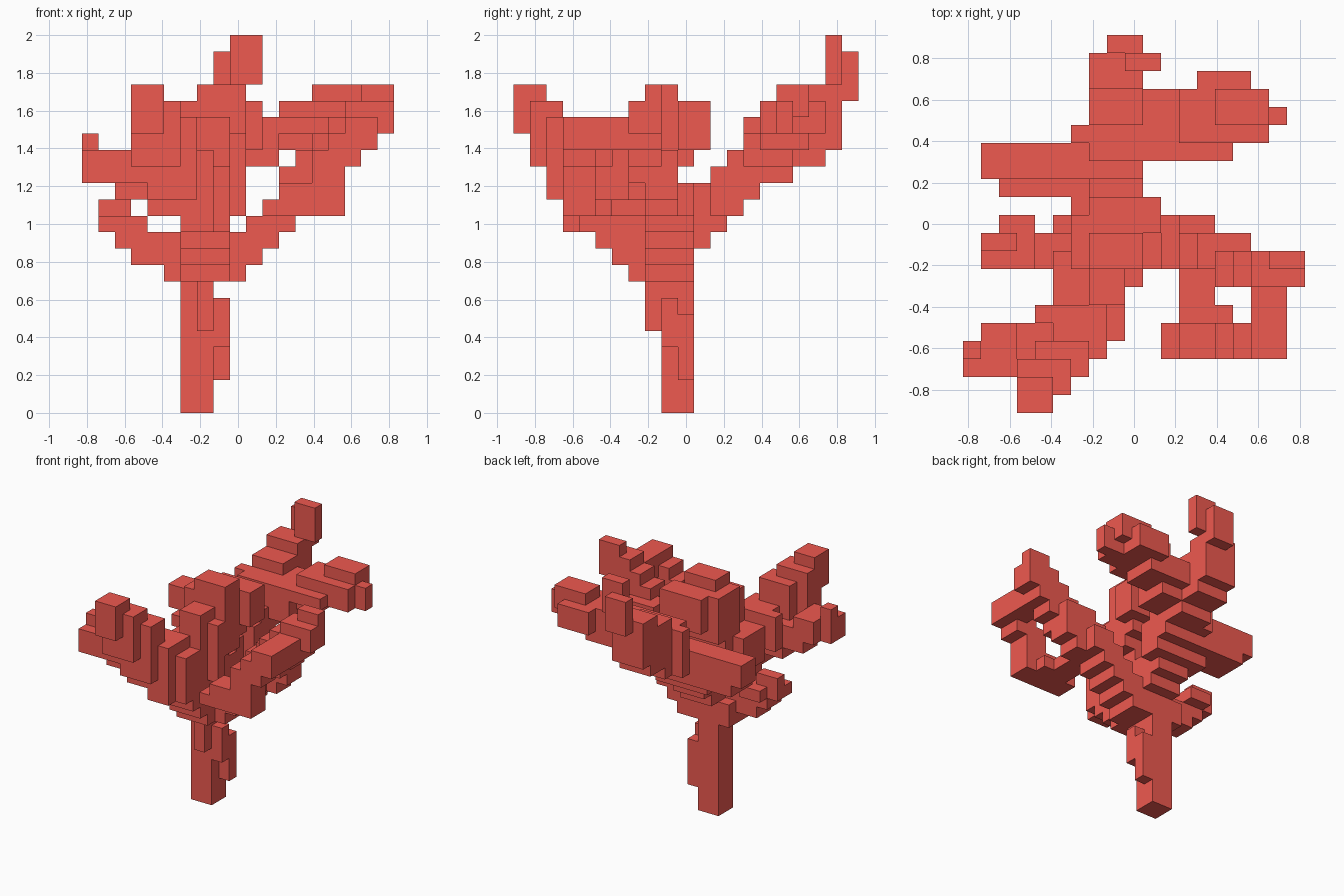
import bpy, bmesh
from mathutils import Vector

if "Cube" in bpy.data.objects:
    bpy.data.objects.remove(bpy.data.objects["Cube"])

V = 2 / 23                                  # block size: the tree is 19 x 21 x 23 blocks
ORIGIN = Vector((-9.5 * V, -10.5 * V, 0))
parts = {}                                  # part name -> blocks it is made of
solid = set()                               # every block of the tree


def grow(name, size, *path):
    """Drag a box of blocks along a path of its low corners, one block at a time."""
    blocks = parts.setdefault(name, set())
    for a, b in zip(path, path[1:] or path):
        a, b = Vector(a), Vector(b)
        steps = int(max(abs(d) for d in b - a)) or 1
        for s in range(steps + 1):
            x, y, z = (int(c + 0.5) for c in a.lerp(b, s / steps))
            for i in range(x, x + size[0]):
                for j in range(y, y + size[1]):
                    for k in range(z, z + size[2]):
                        if (i, j, k) not in solid:
                            solid.add((i, j, k))
                            blocks.add((i, j, k))


# Trunk with its side knots and the flare under the crown
grow("trunk", (2, 2, 3), (6, 9, 0), (6, 9, 9))
grow("trunk", (1, 1, 3), (8, 10, 2), (8, 9, 4), (7, 8, 5), (7, 8, 8))
grow("trunk", (3, 4, 5), (6, 7, 8))
grow("trunk", (5, 3, 2), (5, 8, 8))

# Upright centre cluster
grow("centre_branch", (3, 2, 4), (6, 8, 12), (7, 8, 16))
grow("centre_branch", (4, 2, 2), (6, 9, 15), (7, 10, 17))
grow("centre_branch", (1, 3, 3), (6, 8, 16))
grow("centre_branch", (2, 2, 6), (7, 6, 12))
grow("centre_branch", (1, 1, 5), (9, 7, 12))
grow("centre_branch", (2, 3, 3), (5, 6, 12))

# Front left branch, its tip and its side wing
grow("front_left_branch", (3, 2, 4), (6, 6, 9), (6, 4, 11), (5, 3, 12), (3, 1, 15))
grow("front_left_branch", (2, 1, 3), (3, 0, 17), (3, 1, 17))
grow("front_left_branch", (2, 2, 2), (6, 3, 11), (4, 3, 12), (2, 3, 13), (1, 3, 14))
grow("front_left_branch", (5, 1, 2), (0, 2, 14))
grow("front_left_branch", (1, 1, 3), (0, 3, 14))
grow("front_left_branch", (4, 1, 3), (4, 5, 13))

# Short low branch on the left
grow("low_left_branch", (4, 2, 1), (3, 8, 9), (2, 8, 10))
grow("low_left_branch", (3, 2, 1), (1, 8, 11))
grow("low_left_branch", (2, 1, 1), (2, 10, 11), (1, 9, 12))

# Back branch with the tallest tip
grow("back_branch", (3, 2, 3), (6, 10, 10), (7, 14, 14))
grow("back_branch", (3, 2, 4), (7, 14, 14), (7, 15, 14), (7, 17, 15), (7, 18, 16))
grow("back_branch", (2, 1, 3), (8, 20, 19), (9, 19, 20))
grow("back_branch", (1, 1, 4), (6, 15, 14))

# Wide layered branch to the back left
grow("back_left_branch", (9, 2, 2), (1, 13, 14))
grow("back_left_branch", (8, 3, 1), (2, 12, 13))
grow("back_left_branch", (4, 2, 1), (5, 12, 12))

# Back right branch
grow("back_right_branch", (3, 3, 2), (9, 14, 15), (10, 15, 16), (13, 15, 17))
grow("back_right_branch", (5, 2, 1), (10, 14, 17))
grow("back_right_branch", (2, 2, 2), (15, 15, 17))
grow("back_right_branch", (3, 2, 2), (14, 16, 18))
grow("back_right_branch", (3, 1, 2), (13, 18, 17))
grow("back_right_branch", (1, 1, 2), (17, 16, 17))

# Right branch
grow("right_branch", (2, 3, 2), (9, 8, 9), (12, 8, 12))
grow("right_branch", (2, 2, 3), (13, 8, 12), (14, 7, 14), (16, 7, 16))
grow("right_branch", (2, 2, 2), (12, 8, 13), (13, 8, 14))
grow("right_branch", (2, 2, 2), (17, 7, 17))
grow("right_branch", (2, 1, 1), (17, 8, 19))

# Front right branch that forks off and loops back
grow("front_right_branch", (2, 5, 1), (12, 4, 12))
grow("front_right_branch", (5, 2, 1), (11, 3, 12))
grow("front_right_branch", (3, 1, 1), (12, 5, 12))
grow("front_right_branch", (4, 2, 1), (12, 3, 13))
grow("front_right_branch", (2, 2, 2), (14, 3, 13), (14, 3, 14), (16, 3, 16), (16, 5, 16))

red = bpy.data.materials.new("red")
red.diffuse_color = (0.86, 0.1, 0.08, 1)
red.use_nodes = True
red.node_tree.nodes["Principled BSDF"].inputs["Base Color"].default_value = red.diffuse_color


def skin(name, blocks):
    """Skin the blocks, leaving out every face that touches another block."""
    bm = bmesh.new()
    for c in sorted(blocks):
        for axis in range(3):
            for side in (0, 1):
                n = list(c)
                n[axis] += 2 * side - 1
                if tuple(n) in solid:
                    continue
                quad = []
                for a, b in ((0, 0), (1, 0), (1, 1), (0, 1)):
                    p = list(c)
                    p[axis] += side
                    p[(axis + 1) % 3] += a
                    p[(axis + 2) % 3] += b
                    quad.append(bm.verts.new(Vector(p) * V + ORIGIN))
                bm.faces.new(quad if side else quad[::-1])
    bmesh.ops.remove_doubles(bm, verts=bm.verts, dist=1e-4)
    mesh = bpy.data.meshes.new(name)
    bm.to_mesh(mesh)
    bm.free()
    mesh.materials.append(red)
    bpy.context.collection.objects.link(bpy.data.objects.new(name, mesh))


for name, blocks in parts.items():
    skin(name, blocks)
